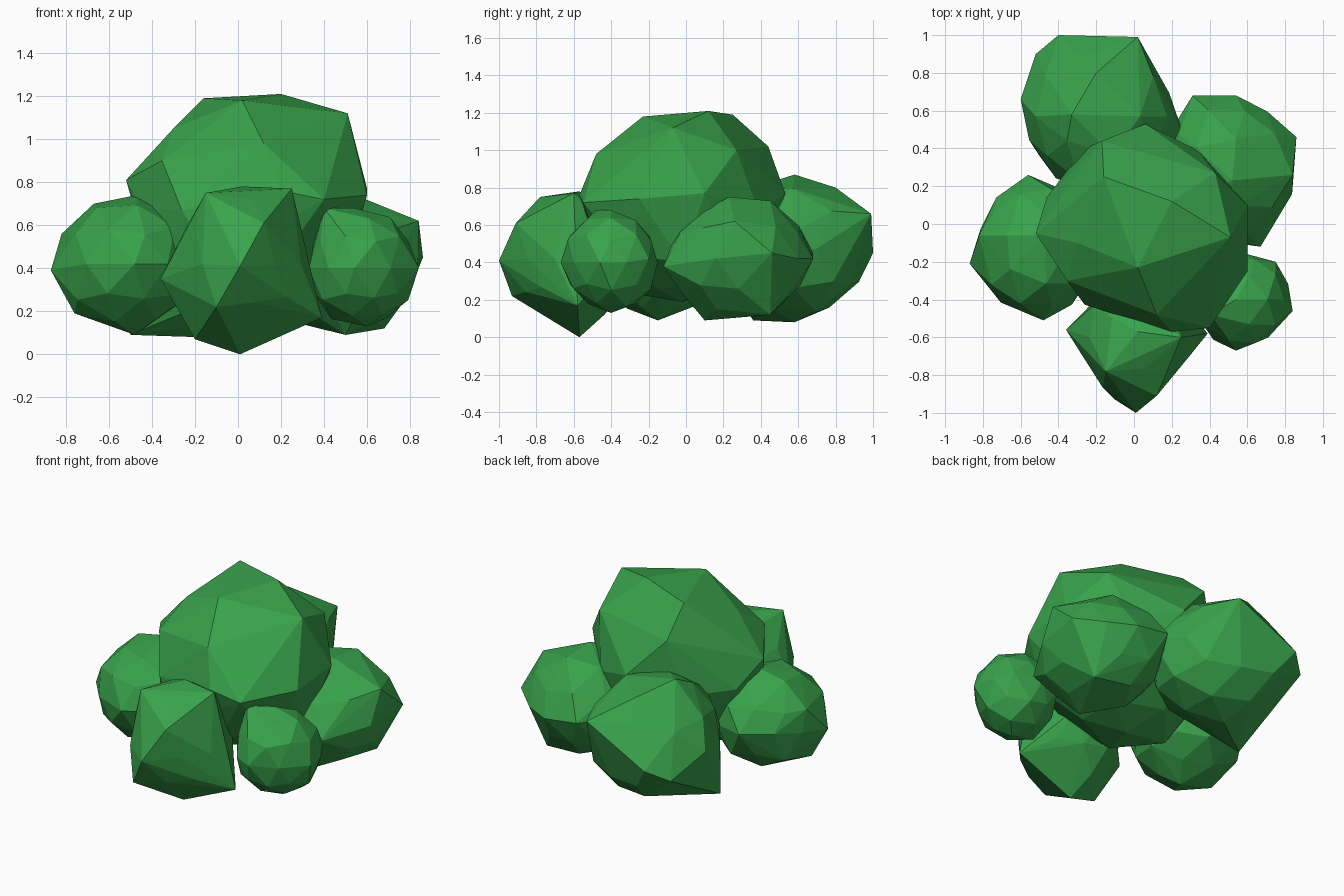
import bpy, bmesh, random
from mathutils import Vector

leaf = bpy.data.materials.new("leaf_green")
leaf.diffuse_color = (0.04, 0.36, 0.07, 1)


def clump(name, center, radii, corners, seed):
    """Faceted leaf ball: a jittered icosphere pulled to corners, then wrapped in its hull."""
    rng = random.Random(seed)
    c, r = Vector(center), Vector(radii)
    bm = bmesh.new()
    bmesh.ops.create_icosphere(bm, subdivisions=2, radius=1)
    free = list(bm.verts)
    for v in free:
        v.co = c + v.co * r * rng.uniform(0.91, 1.01)
    for p in map(Vector, corners):
        v = min(free, key=lambda q: (q.co - p).length)
        v.co = p
        free.remove(v)
    # wrap, so pulled corners get broad flat facets around them
    bmesh.ops.delete(bm, geom=bm.faces[:] + bm.edges[:], context='EDGES_FACES')
    cloud = bmesh.new()
    for v in (bm.verts if len(bm.verts) else []):
        cloud.verts.new(v.co)
    bm.free()
    hull = bmesh.ops.convex_hull(cloud, input=cloud.verts[:])
    inside = [v for v in cloud.verts if not v.link_faces]
    bmesh.ops.delete(cloud, geom=inside, context='VERTS')
    bmesh.ops.recalc_face_normals(cloud, faces=cloud.faces)
    mesh = bpy.data.meshes.new(name)
    cloud.to_mesh(mesh)
    cloud.free()
    mesh.materials.append(leaf)
    ob = bpy.data.objects.new(name, mesh)
    bpy.context.collection.objects.link(ob)


# large crown on top
clump("crown_clump", (0.04, -0.02, 0.67), (0.55, 0.54, 0.52), [
    (0.2, 0.12, 1.21), (-0.16, 0.25, 1.19), (0.02, -0.23, 1.18),
    (0.51, -0.07, 1.12), (0.43, 0.27, 1.0), (0.6, -0.25, 0.74),
    (0.6, 0.1, 0.77), (-0.52, -0.05, 0.81), (0.2, -0.57, 0.76),
    (0.06, 0.53, 0.77), (-0.3, -0.1, 1.05), (-0.17, 0.44, 1.02),
    (0.12, -0.48, 0.98), (0.4, -0.55, 0.72)], 1)

# ring of lower clumps
clump("back_clump", (-0.18, 0.57, 0.47), (0.41, 0.42, 0.39), [
    (-0.4, 1.0, 0.45), (0.02, 0.99, 0.66), (0.26, 0.48, 0.5),
    (-0.6, 0.66, 0.5), (-0.52, 0.9, 0.38), (-0.33, 0.58, 0.87),
    (-0.2, 0.8, 0.8), (-0.2, 0.58, 0.08), (-0.5, 0.36, 0.09)], 2)

clump("right_back_clump", (0.49, 0.28, 0.42), (0.37, 0.4, 0.33), [
    (0.31, 0.68, 0.45), (0.54, 0.68, 0.42), (0.86, 0.46, 0.45),
    (0.84, 0.26, 0.62), (0.67, -0.12, 0.38), (0.54, 0.45, 0.73),
    (0.52, 0.23, 0.75), (0.5, 0.1, 0.09), (0.68, 0.45, 0.12)], 3)

clump("right_front_clump", (0.57, -0.4, 0.4), (0.26, 0.27, 0.28), [
    (0.84, -0.46, 0.4), (0.75, -0.2, 0.42), (0.54, -0.67, 0.4),
    (0.4, -0.48, 0.68), (0.54, -0.4, 0.68), (0.6, -0.4, 0.13)], 4)

clump("front_clump", (0.01, -0.6, 0.42), (0.3, 0.33, 0.35), [
    (0.01, -1.0, 0.41), (-0.1, -0.93, 0.22), (0.12, -0.91, 0.61),
    (-0.15, -0.78, 0.75), (0.02, -0.57, 0.78), (0.25, -0.6, 0.77),
    (0.39, -0.58, 0.17), (0.01, -0.57, 0.0), (-0.36, -0.56, 0.35),
    (-0.2, -0.6, 0.07)], 5)

clump("left_clump", (-0.52, -0.13, 0.42), (0.33, 0.37, 0.32), [
    (-0.87, -0.21, 0.39), (-0.82, -0.06, 0.56), (-0.67, -0.06, 0.7),
    (-0.47, -0.06, 0.74), (-0.56, 0.26, 0.45), (-0.48, -0.51, 0.42),
    (-0.76, -0.2, 0.19), (-0.48, -0.15, 0.09), (-0.73, 0.14, 0.45)], 6)
